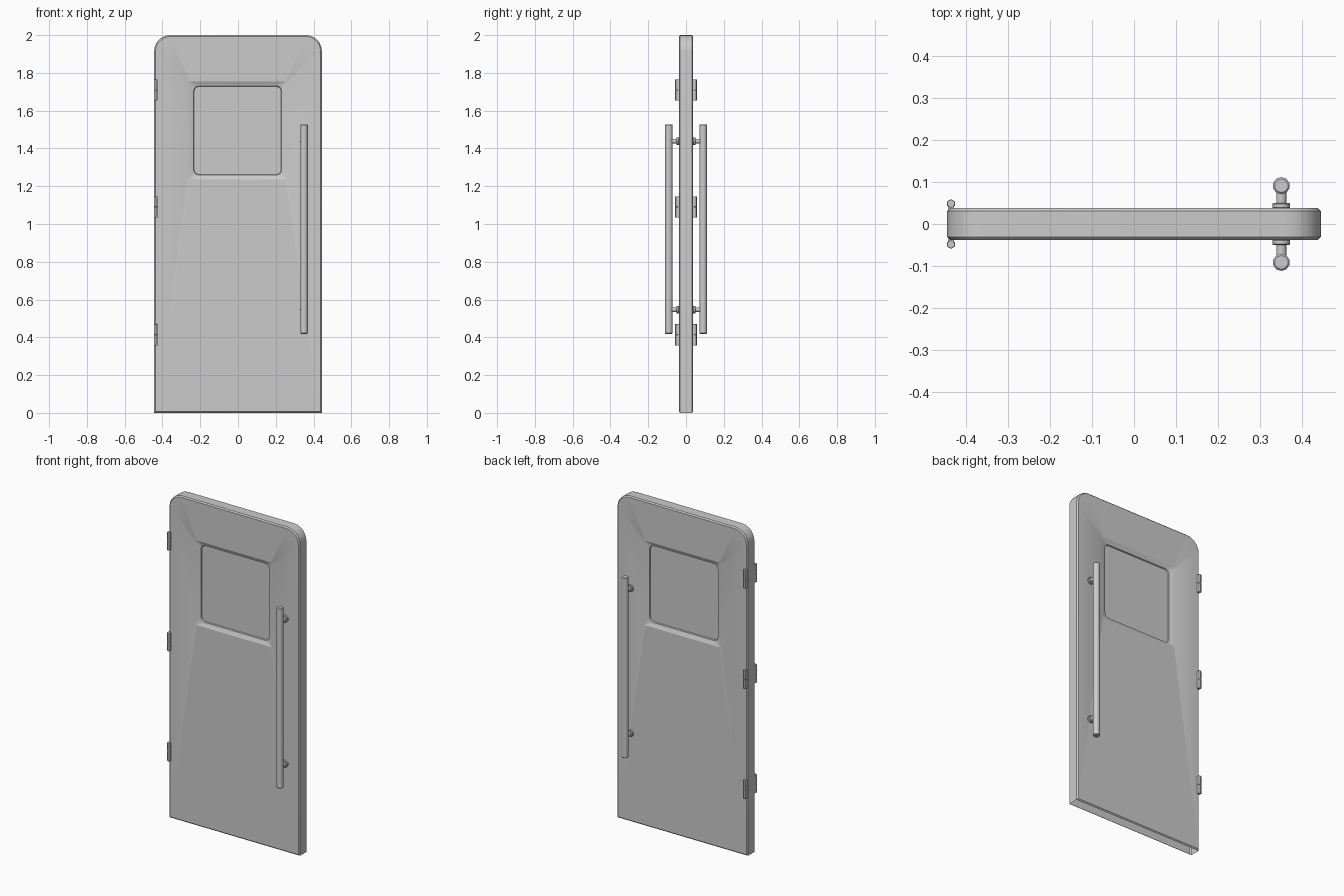
import bpy, bmesh, math
from mathutils import Matrix

if "Cube" in bpy.data.objects:
    bpy.data.objects.remove(bpy.data.objects["Cube"])

HALF_T, BEV = 0.038, 0.007       # half thickness of the leaf, edge bevel


def arc(cx, cz, r, a0, n):
    return [(cx + r * math.cos(math.radians(a0 + 90 * i / n)),
             cz + r * math.sin(math.radians(a0 + 90 * i / n))) for i in range(n + 1)]


def door_outline(inset):
    w, top, r = 0.444 - inset, 2.0 - inset, 0.085 - inset
    return ([(-w, inset), (w, inset)] + arc(w - r, top - r, r, 0, 6)
            + arc(-w + r, top - r, r, 90, 6))


def window_outline(w, h, r):
    cx, cz = -0.002, 1.495
    pts = []
    for k, (sx, sz) in enumerate([(1, 1), (-1, 1), (-1, -1), (1, -1)]):
        pts += arc(cx + sx * (w - r), cz + sz * (h - r), r, 90 * k, 4)
    return pts


def ring(bm, pts, y):
    return [bm.verts.new((x, y, z)) for x, z in pts]


def skin(bm, a, b, start=0):
    n = len(a)
    for i in range(start, n):
        j = (i + 1) % n
        bm.faces.new((a[i], a[j], b[j], b[i]))


def loop_edges(bm, loop):
    return [bm.edges.get((loop[i], loop[i - 1])) for i in range(len(loop))]


def finish(bm, name, angle=35):
    bmesh.ops.recalc_face_normals(bm, faces=bm.faces[:])
    me = bpy.data.meshes.new(name)
    bm.to_mesh(me)
    bm.free()
    ob = bpy.data.objects.new(name, me)
    bpy.context.collection.objects.link(ob)
    bpy.ops.object.select_all(action='DESELECT')
    ob.select_set(True)
    bpy.context.view_layer.objects.active = ob
    bpy.ops.object.shade_smooth_by_angle(angle=math.radians(angle))
    return ob


def cylinder(bm, r, length, sides, loc, axis='Z', bevel=0.0):
    rot = Matrix.Rotation(math.pi / 2, 4, 'X') if axis == 'Y' else Matrix()
    part = bmesh.ops.create_cone(bm, cap_ends=True, segments=sides, radius1=r, radius2=r,
                                 depth=length, matrix=Matrix.Translation(loc) @ rot)
    if bevel:
        rims = {e for v in part['verts'] for f in v.link_faces if len(f.verts) > 4
                for e in f.edges}
        bmesh.ops.bevel(bm, geom=list(rims), offset=bevel, segments=1, affect='EDGES')


# Door leaf: bevelled shell, open underneath, with a window recess on both faces
bm = bmesh.new()
sides = []
for s in (-1, 1):
    edge = ring(bm, door_outline(0), s * (HALF_T - BEV))
    face = ring(bm, door_outline(BEV), s * HALF_T)
    skin(bm, edge, face)
    sides.append(edge)
    frame = ring(bm, window_outline(0.262, 0.26, 0.008), s * HALF_T)
    slope = ring(bm, window_outline(0.238, 0.243, 0.03), s * (HALF_T - 0.012))
    skin(bm, frame, slope)
    lip = ring(bm, window_outline(0.233, 0.236, 0.028), s * (HALF_T - 0.013))
    skin(bm, slope, lip)
    pane_edge = ring(bm, window_outline(0.230, 0.233, 0.026), s * (HALF_T - 0.02))
    skin(bm, lip, pane_edge)
    bm.faces.new(pane_edge)
    bmesh.ops.triangle_fill(bm, use_beauty=True,
                            edges=loop_edges(bm, face) + loop_edges(bm, frame))
skin(bm, sides[0], sides[1], start=1)      # leaves the bottom strip open
finish(bm, "door_leaf", 25)

for s, label in ((-1, "front"), (1, "back")):
    # Long pull bar with two standoffs and their flanges
    bm = bmesh.new()
    cylinder(bm, 0.0205, 1.11, 10, (0.35, s * 0.091, 0.973), bevel=0.004)
    for z in (0.546, 1.438):
        cylinder(bm, 0.0125, 0.053, 10, (0.35, s * 0.0645, z), 'Y')
        cylinder(bm, 0.021, 0.013, 12, (0.35, s * 0.0435, z), 'Y', 0.002)
    finish(bm, label + "_handle", 40)

    # Three hinges: two stacked hexagonal barrels on a small plate
    bm = bmesh.new()
    for z in (0.413, 1.09, 1.709):
        for d in (-1, 1):
            cylinder(bm, 0.0105, 0.056, 6, (-0.435, s * 0.0485, z + d * 0.0285), bevel=0.001)
        bmesh.ops.create_cube(bm, size=1, matrix=Matrix.Translation((-0.435, s * 0.039, z))
                              @ Matrix.Diagonal((0.014, 0.008, 0.112, 1)))
    finish(bm, label + "_hinges", 30)
